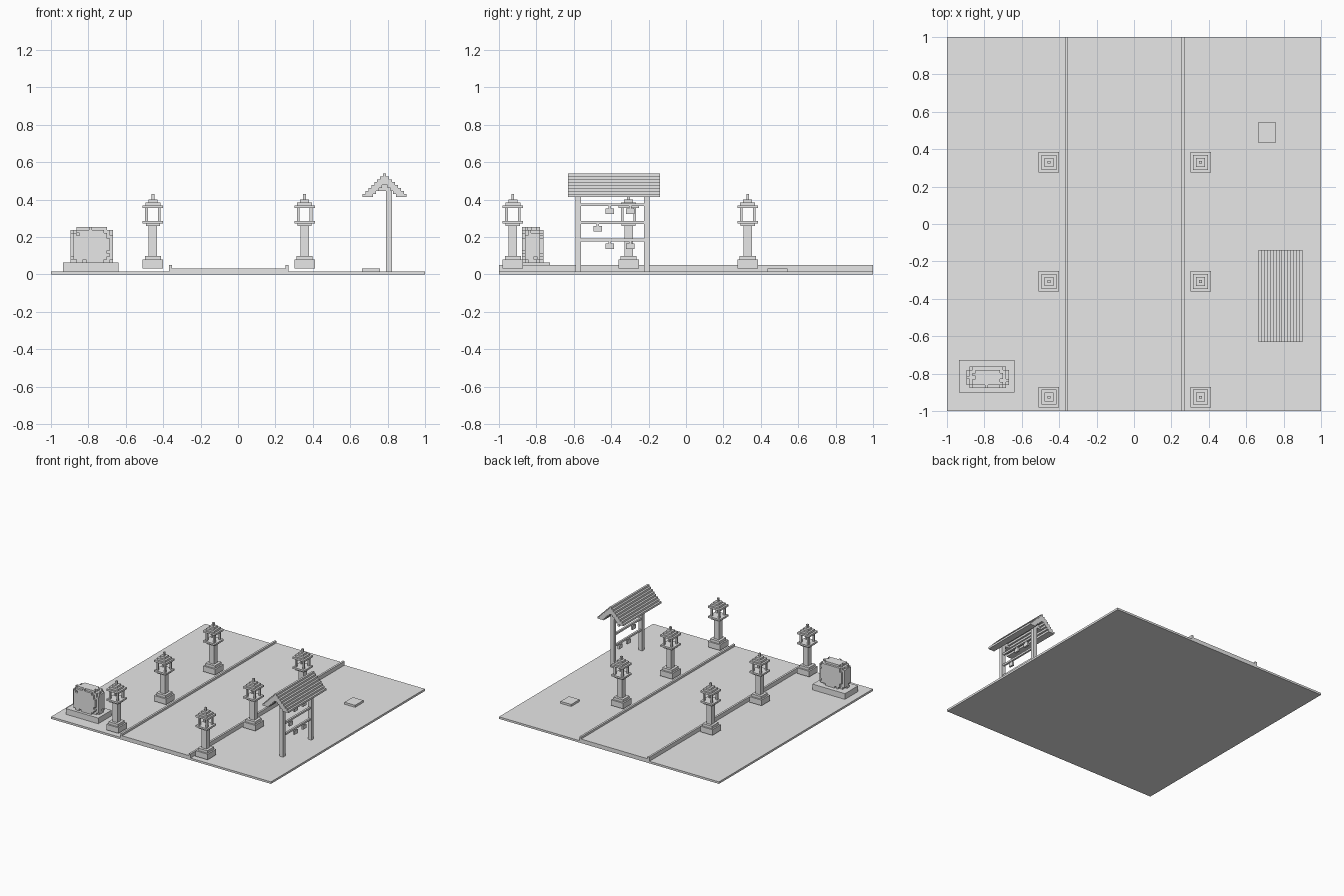
import bpy
import bmesh
import random
from mathutils import Vector

cube = bpy.data.objects.get("Cube")
if cube:
    bpy.data.objects.remove(cube, do_unlink=True)

random.seed(4)
V = 1 / 60                      # one block unit
GROUND = V

grey = bpy.data.materials.new("plain_grey")
grey.use_nodes = True
GREY = (0.8, 0.8, 0.8, 1)
grey.diffuse_color = GREY
grey.node_tree.nodes["Principled BSDF"].inputs["Base Color"].default_value = GREY


def add_box(bm, x, y, z):
    """Box from three (low, high) ranges."""
    verts = bmesh.ops.create_cube(bm, size=1)["verts"]
    for v in verts:
        for axis, (low, high) in enumerate((x, y, z)):
            v.co[axis] = low if v.co[axis] < 0 else high


def finish(bm, name, location=(0, 0, 0)):
    mesh = bpy.data.meshes.new(name)
    bm.to_mesh(mesh)
    bm.free()
    mesh.materials.append(grey)
    obj = bpy.data.objects.new(name, mesh)
    obj.location = location
    bpy.context.collection.objects.link(obj)
    return obj


def boxes(name, *ranges):
    bm = bmesh.new()
    for r in ranges:
        add_box(bm, *r)
    return finish(bm, name)


def span(centre, width):
    return (centre - width / 2, centre + width / 2)


# Ground, path, kerbs and loose slab
ALL = (-1, 1)
boxes("ground", (ALL, ALL, (0, GROUND)))
boxes("path", ((-0.352, 0.253), ALL, (GROUND, 2 * V)))
boxes("left_kerb", ((0.253, 0.269), ALL, (GROUND, 3 * V)))
boxes("right_kerb", ((-0.368, -0.352), ALL, (GROUND, 3 * V)))
boxes("paving_slab", ((0.663, 0.76), (0.435, 0.543), (GROUND, 2 * V)))


# Stone lanterns: stacked square tiers with an open lamp chamber
def build_lantern():
    tiers = [  # width, bottom, top
        (0.110, 0.033, 0.079), (0.086, 0.079, 0.100), (0.045, 0.100, 0.258),
        (0.076, 0.258, 0.273), (0.110, 0.273, 0.287), (0.110, 0.355, 0.370),
        (0.080, 0.370, 0.386), (0.048, 0.386, 0.402), (0.015, 0.402, 0.430)]
    bm = bmesh.new()
    for width, low, high in tiers:
        add_box(bm, span(0, width), span(0, width), (low, high))
    for sx in (-1, 1):
        for sy in (-1, 1):
            add_box(bm, span(sx * 0.034, 0.014), span(sy * 0.034, 0.014), (0.287, 0.355))
    return finish(bm, "lantern")


first = build_lantern()
spots = [(x, y) for x in (-0.455, 0.356) for y in (0.33, -0.307, -0.926)]
for i, (x, y) in enumerate(spots):
    lantern = first if i == 0 else bpy.data.objects.new("lantern", first.data)
    lantern.location = (x, y, 0)
    if i:
        bpy.context.collection.objects.link(lantern)

# Plinth and blocky boulder
boxes("plinth", ((-0.935, -0.64), (-0.9, -0.728), (GROUND, 0.064)))


def build_boulder(nx=14, ny=7, nz=12):
    size = Vector((0.228 / nx, 0.115 / ny, 0.191 / nz))
    filled = set()
    for i in range(nx):
        for j in range(ny):
            for k in range(nz):
                x = abs((i + 0.5) / nx * 2 - 1)
                y = abs((j + 0.5) / ny * 2 - 1)
                z = (k + 0.5) / nz * 2 - 1
                z = z if z > 0 else -z * 0.85
                if x ** 3 + y ** 4 + z ** 3 < 1.2 + random.uniform(-0.2, 0.15):
                    filled.add((i, j, k))
    bm = bmesh.new()
    for cell in filled:
        for axis in range(3):
            for side in (0, 1):
                other = list(cell)
                other[axis] += 2 * side - 1
                if tuple(other) in filled:
                    continue
                u, w = (axis + 1) % 3, (axis + 2) % 3
                corners = []
                for a, b in ((0, 0), (1, 0), (1, 1), (0, 1)):
                    p = Vector(cell)
                    p[axis] += side
                    p[u] += a
                    p[w] += b
                    corners.append(bm.verts.new(p * size))
                bm.faces.new(corners if side else corners[::-1])
    bmesh.ops.remove_doubles(bm, verts=bm.verts, dist=0.0001)
    finish(bm, "boulder", (-0.895, -0.878, 0.064))


build_boulder()

# Plaque rack: posts and rails
RACK_X = 0.808
POSTS = (-0.577, -0.21)
for y in POSTS:
    boxes("rack_post", (span(RACK_X, 0.032), span(y, 0.03), (GROUND, 0.45)))
RAILS = (0.373, 0.278, 0.185)
for z in RAILS:
    boxes("rack_rail", (span(RACK_X, 0.016), POSTS, span(z, 0.015)))

# Hanging plaques with short cords, as (position along rail, rail)
for y, rail in ((-0.408, 0), (-0.298, 0), (-0.472, 1), (-0.408, 2), (-0.298, 2)):
    z = RAILS[rail]
    boxes("hanging_plaque",
          (span(RACK_X, 0.016), span(y, 0.044), (z - 0.049, z - 0.019)),
          (span(RACK_X, 0.012), span(y, 0.014), (z - 0.02, z - 0.007)))

# Stepped gable roof with gable fillers over the posts
ROOF_X, STEP = 0.784, 0.0157
ROOF_Y = (-0.632, -0.14)
bm = bmesh.new()
for i in range(8):
    z = 0.415 + i * STEP
    outer = 0.118 - i * STEP
    inner = max(outer - 3.6 * STEP, 0)
    layer = (z, z + STEP)
    if inner == 0:
        add_box(bm, span(ROOF_X, 2 * outer), ROOF_Y, layer)
        continue
    for side in (-1, 1):
        add_box(bm, tuple(sorted((ROOF_X + side * inner, ROOF_X + side * outer))), ROOF_Y, layer)
    if i >= 2:
        for y in POSTS:
            add_box(bm, span(ROOF_X, 2 * inner), span(y, 0.03), layer)
finish(bm, "rack_roof")
